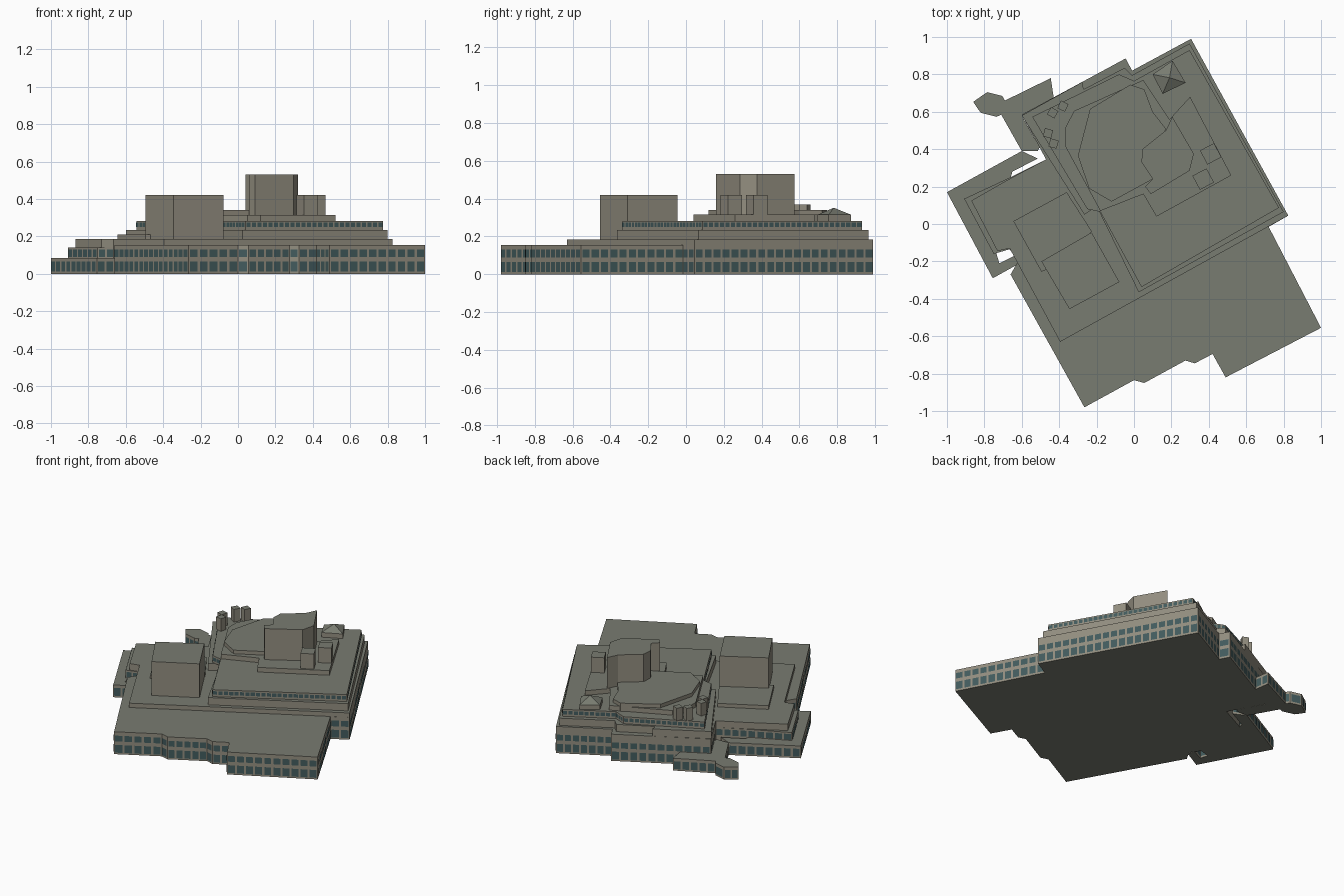
import bpy, bmesh, math
from mathutils import Vector

if "Cube" in bpy.data.objects:
    bpy.data.objects.remove(bpy.data.objects["Cube"])


def material(name, rgb):
    m = bpy.data.materials.new(name)
    m.diffuse_color = (*rgb, 1)
    m.use_nodes = True
    m.node_tree.nodes["Principled BSDF"].inputs["Base Color"].default_value = m.diffuse_color
    return m


WALL = material("warm concrete", (0.29, 0.27, 0.215))
ROOF = material("grey roof", (0.19, 0.20, 0.165))
GLASS = material("dark teal glass", (0.055, 0.105, 0.11))


def ccw(pts):
    area = sum(a[0] * b[1] - b[0] * a[1] for a, b in zip(pts, pts[1:] + pts[:1]))
    return pts if area > 0 else pts[::-1]


def finish(name, bm, mats):
    me = bpy.data.meshes.new(name)
    bm.to_mesh(me)
    bm.free()
    for m in mats:
        me.materials.append(m)
    ob = bpy.data.objects.new(name, me)
    bpy.context.collection.objects.link(ob)
    return ob


def tier(name, pts, z0, z1):
    """Upright prism: concrete sides, grey top and bottom."""
    pts = ccw(pts)
    n = len(pts)
    bm = bmesh.new()
    lo = [bm.verts.new((x, y, z0)) for x, y in pts]
    hi = [bm.verts.new((x, y, z1)) for x, y in pts]
    bm.faces.new(hi).material_index = 1
    bm.faces.new(lo[::-1]).material_index = 1
    for i in range(n):
        j = (i + 1) % n
        bm.faces.new((lo[i], lo[j], hi[j], hi[i]))
    return finish(name, bm, (WALL, ROOF))


def windows(name, pts, rows, pitch, fill=0.76):
    """Evenly spaced glass plates along every wall of an outline."""
    pts = ccw(pts)
    bm = bmesh.new()
    for a, b in zip(pts, pts[1:] + pts[:1]):
        a, b = Vector(a), Vector(b)
        length = (b - a).length
        d = (b - a) / length
        off = Vector((d.y, -d.x)) * 0.003
        count = max(1, round(length / pitch))
        step = length / count
        for k in range(count):
            p = a + d * step * (k + 0.5 - fill / 2) + off
            q = p + d * step * fill
            for z0, z1 in rows:
                bm.faces.new([bm.verts.new(c) for c in (
                    (p.x, p.y, z0), (q.x, q.y, z0), (q.x, q.y, z1), (p.x, p.y, z1))])
    return finish(name, bm, (GLASS,))


def square(cx, cy, side, deg):
    r = side / math.sqrt(2)
    return [(cx + r * math.cos(math.radians(deg + 45 + 90 * k)),
             cy + r * math.sin(math.radians(deg + 45 + 90 * k))) for k in range(4)]


# Outlines of the stacked floors
base = [(-.265, -.98), (0, -.835), (.055, -.85), (.275, -.73), (.325, -.745),
        (.42, -.695), (.49, -.82), (1, -.555), (.72, -.015), (.825, .045),
        (.305, .99), (-.01, .82), (-.045, .885), (-.60, .585), (-.47, .345),
        (-.505, .13), (-.665, -.135), (-.62, -.20), (-.66, -.27)]
low_wing = [(-1, .17), (-.60, .39), (-.515, .35), (-.65, .28), (-.695, .135),
            (-.775, -.025), (-.72, -.21), (-.64, -.17), (-.62, -.215), (-.755, -.29)]
wing = [(-.908, .135), (-.65, .255), (-.47, .345), (-.265, .05), (-.505, -.295),
        (-.665, -.135), (-.75, -.16)]
annex = [(-.445, .78), (-.43, .68), (-.44, .66), (-.60, .58), (-.505, .41),
         (-.515, .39), (-.60, .39), (-.71, .585), (-.735, .573), (-.82, .595),
         (-.86, .653), (-.785, .705), (-.705, .685), (-.69, .66)]
second = [(-.395, -.63), (.825, .045), (.305, .99), (-.01, .82), (-.045, .885),
          (-.60, .585), (-.47, .345), (-.65, .25), (-.87, .125), (-.73, -.145),
          (-.665, -.13)]
third = [(.025, -.365), (.80, .065), (.297, .965), (-.01, .795), (-.05, .835),
         (-.27, .72), (-.275, .76), (-.60, .58), (-.265, .05), (-.20, .095)]
fourth = [(.04, -.337), (.775, .087), (.297, .93), (0, .765), (-.08, .80),
          (-.544, .573), (-.25, .08), (-.18, .065)]
deck = [(-.32, .605), (.05, .77), (.19, .56), (.30, .68), (.52, .26), (.12, .04),
        (.05, .16), (-.18, .07), (-.37, .42), (-.37, .51)]
hall = [(-.30, .365), (-.235, .615), (-.02, .745), (.055, .72), (.10, .60),
        (.17, .51), (.10, .24), (-.12, .12), (-.24, .19)]
tower = [(.205, .573), (.32, .375), (.297, .285), (.09, .16), (.06, .20),
         (.10, .24), (.04, .33), (.045, .40), (.17, .50)]

# Ground floors and their window rows
LOWER, UPPER = (.012, .066), (.09, .13)
tier("main_base", base, 0, .155)
windows("main_base_windows", base, (LOWER, UPPER), .055)
tier("low_wing", low_wing, 0, .085)
windows("low_wing_windows", low_wing, (LOWER,), .055)
tier("side_wing", wing, 0, .14)
windows("side_wing_windows", wing, (UPPER,), .055)
tier("annex", annex, 0, .085)
windows("annex_windows", annex, (LOWER,), .055)

# Upper terraces
tier("second_terrace", second, .14, .185)
tier("third_terrace", third, .185, .235)
tier("fourth_terrace", fourth, .235, .283)
windows("fourth_terrace_windows", fourth, ((.25, .274),), .034)
tier("roof_deck", deck, .283, .315)
tier("roof_hall", hall, .283, .34)
tier("tower", tower, .315, .53)

# Front block on its low plinth
tier("block_plinth", [(-.645, .015), (-.36, .17), (-.225, -.04), (-.47, -.245),
                      (-.495, -.255)], .185, .21)
tier("front_block", [(-.495, -.20), (-.227, -.045), (-.078, -.31), (-.345, -.455)],
     .185, .42)

# Rooftop service boxes and vent shafts
for i, (x, y) in enumerate(((.41, .375), (.37, .24))):
    tier(f"service_box_{i + 1}", square(x, y, .085, 28), .315, .42)
for i, (x, y, a) in enumerate(((-.435, .595, 60), (-.38, .63, 65),
                               (-.46, .485, 75), (-.43, .43, 75))):
    tier(f"vent_shaft_{i + 1}", square(x, y, .045, a), .283, .37)

# Pyramid skylight on a curb
curb = ccw([(.206, .873), (.276, .755), (.153, .696), (.10, .80)])
tier("skylight_curb", curb, .283, .315)
bm = bmesh.new()
apex = bm.verts.new((.19, .782, .352))
ring = [bm.verts.new((x, y, .315)) for x, y in curb]
for k in range(4):
    bm.faces.new((ring[k], ring[(k + 1) % 4], apex))
finish("skylight_pyramid", bm, (ROOF,))
